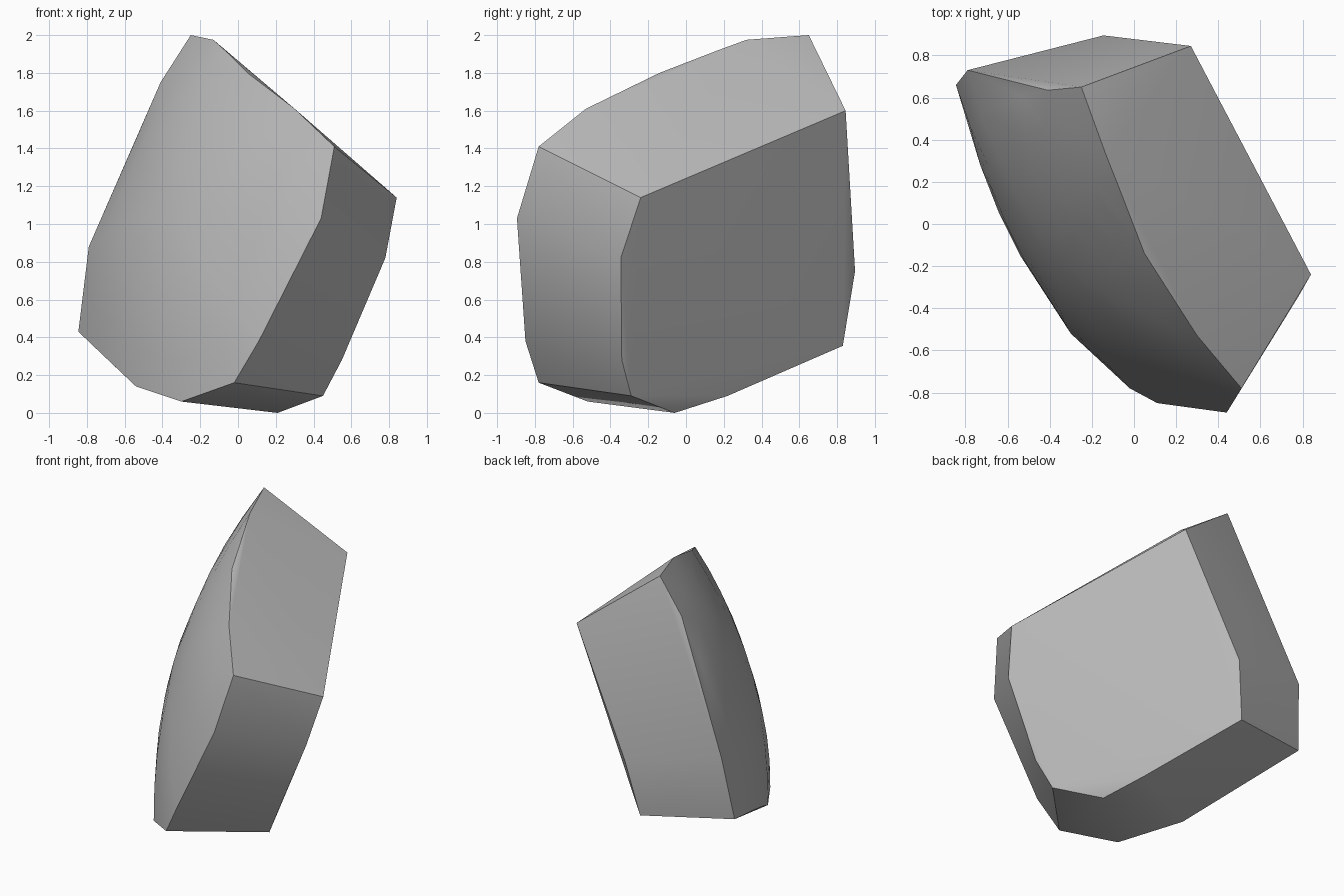
import bpy
import bmesh
import math
from mathutils import Vector

cube = bpy.data.objects.get("Cube")
if cube:
    bpy.data.objects.remove(cube, do_unlink=True)

# Corners of the flat inner face
inner = [(.84, -.24, 1.14), (.27, .845, 1.6), (-.145, .895, .75), (-.22, .83, .355),
         (.09, .22, .09), (.21, -.06, 0), (.45, -.29, .09), (.55, -.34, .28), (.78, -.345, .82)]

# Rim of the domed outer face
rim = [(-.25, .65, 2), (-.13, .32, 1.975), (-.07, .17, 1.92), (.05, -.14, 1.8),
       (.3, -.53, 1.61), (.51, -.78, 1.41), (.44, -.895, 1.03), (.11, -.85, .38),
       (-.02, -.78, .16), (-.3, -.52, .06), (-.54, -.15, .14), (-.64, .05, .235),
       (-.73, .28, .32), (-.845, .66, .43), (-.79, .73, .88), (-.54, .61, 1.45),
       (-.41, .635, 1.75)]

# Axis the dome bulges along, and the height of its crown
axis = Vector((-.776, -.544, .315)).normalized()
side = Vector((.574, -.819, 0)).normalized()
up = axis.cross(side)
if up.z < 0:
    up.negate()
crown_height = .71
crown = axis * crown_height + side * -.03 + up * .9

# Dome: rings shrinking to the crown, rising as a parabola
points = [Vector(p) for p in inner + rim] + [crown]
for scale in (.2, .4, .6, .8):
    for corner in rim:
        offset = Vector(corner) - crown
        drop = offset.dot(axis)
        flat = offset - axis * drop
        points.append(crown + flat * scale + axis * drop * scale ** 2)

# Skin the fragment
bm = bmesh.new()
for p in points:
    bm.verts.new(p)
result = bmesh.ops.convex_hull(bm, input=bm.verts[:])
loose = [v for v in bm.verts if not v.link_faces]
bmesh.ops.delete(bm, geom=loose, context='VERTS')
bmesh.ops.recalc_face_normals(bm, faces=bm.faces[:])
mesh = bpy.data.meshes.new("stone_fragment")
bm.to_mesh(mesh)
bm.free()

stone = bpy.data.objects.new("stone_fragment", mesh)
bpy.context.collection.objects.link(stone)

# Plain grey stone
grey = bpy.data.materials.new("stone_grey")
grey.use_nodes = True
colour = (.5, .5, .5, 1)
grey.diffuse_color = colour
grey.node_tree.nodes["Principled BSDF"].inputs["Base Color"].default_value = colour
mesh.materials.append(grey)

# Smooth dome, crisp broken edges
bpy.ops.object.select_all(action='DESELECT')
stone.select_set(True)
bpy.context.view_layer.objects.active = stone
bpy.ops.object.shade_smooth_by_angle(angle=math.radians(30))
